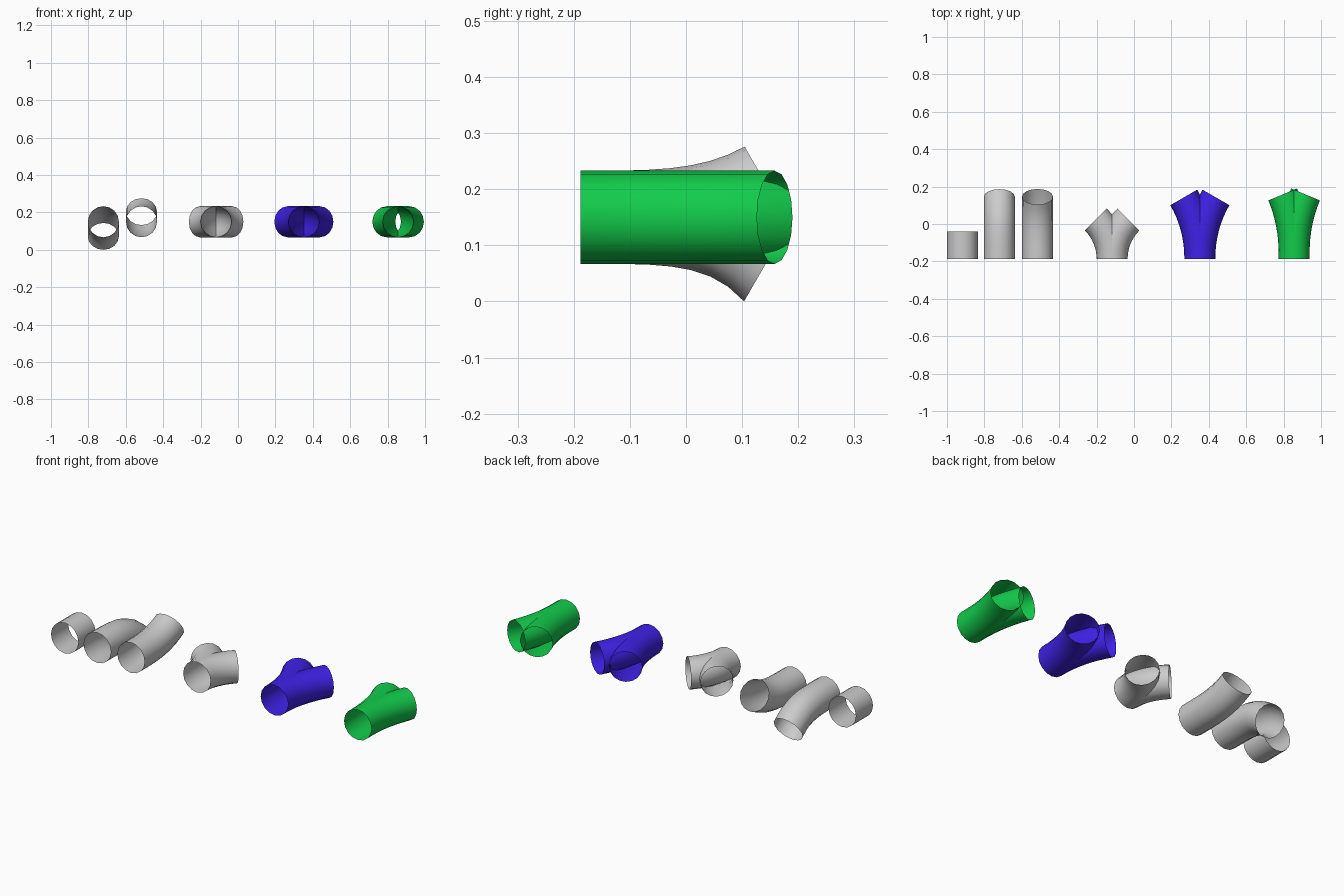
import bpy, bmesh
from math import sin, cos, tan, pi, radians

if "Cube" in bpy.data.objects:
    bpy.data.objects.remove(bpy.data.objects["Cube"])

R, Z, Y0 = 0.083, 0.15, -0.188   # pipe radius, axis height, inlet position
SIDES, SEGS = 16, 8


def add_pipe(bm, path, sideways):
    """Sweep an open tube along (forward, offset, tilt) stations."""
    rings = []
    for y, off, a in path:
        ring = []
        for i in range(SIDES):
            t = 2 * pi * i / SIDES
            u, v = R * cos(t), R * sin(t)      # u lies in the bending plane
            fwd, side = y - u * sin(a), off + u * cos(a)
            co = (side, fwd, Z + v) if sideways else (v, fwd, Z + side)
            ring.append(bm.verts.new(co))
        rings.append(ring)
    for r0, r1 in zip(rings, rings[1:]):
        for i in range(SIDES):
            j = (i + 1) % SIDES
            f = [r0[i], r1[i], r1[j], r0[j]]
            bm.faces.new(f if sideways else f[::-1])


def arc_path(angle, end_y, offset, sign):
    """Short straight inlet followed by a circular bend."""
    a = radians(angle)
    rad = offset / (1 - cos(a))
    start = end_y - rad * sin(a)
    pts = [(Y0, 0, 0)]
    for k in range(SEGS + 1):
        t = a * k / SEGS
        y = start + rad * sin(t)
        if y > Y0 + 0.004:
            pts.append((y, sign * rad * (1 - cos(t)), sign * t))
    return pts


def ease_path(end_y, offset, power, sign):
    """Nearly straight inlet that bends progressively to 30 degrees."""
    return [(Y0 + (end_y - Y0) * t, sign * offset * t ** power,
             sign * radians(30) * t ** (power - 1))
            for t in (k / SEGS for k in range(SEGS + 1))]


def make(name, x, paths, sideways=False, color=None):
    bm = bmesh.new()
    for p in paths:
        add_pipe(bm, p, sideways)
    me = bpy.data.meshes.new(name)
    bm.to_mesh(me)
    bm.free()
    me.polygons.foreach_set("use_smooth", [True] * len(me.polygons))
    ob = bpy.data.objects.new(name, me)
    ob.location.x = x
    bpy.context.collection.objects.link(ob)
    if color:
        mat = bpy.data.materials.new(name + "_paint")
        mat.diffuse_color = color
        mat.use_nodes = True
        mat.node_tree.nodes["Principled BSDF"].inputs["Base Color"].default_value = mat.diffuse_color
        me.materials.append(mat)


# Single pipes: straight, bending down, bending up
make("straight_pipe", -0.917, [[(Y0, 0, 0), (-0.04, 0, 0)]])
make("down_bend_pipe", -0.72, [ease_path(0.145, 0.078, 4, -1)])
make("up_bend_pipe", -0.516, [ease_path(0.146, 0.054, 3.5, 1)])

# Forked pipes: two mirrored bends sharing one inlet
forks = [
    ("wide_fork_pipe", -0.117, 45, 0.024, 0.087, None),
    ("medium_fork_pipe", 0.352, 30, 0.142, 0.086, (0.05, 0.015, 0.8, 1)),
    ("narrow_fork_pipe", 0.856, 22.5, 0.158, 0.061, (0.006, 0.6, 0.07, 1)),
]
for name, x, angle, end_y, off, col in forks:
    make(name, x, [arc_path(angle, end_y, off, s) for s in (1, -1)], True, col)
